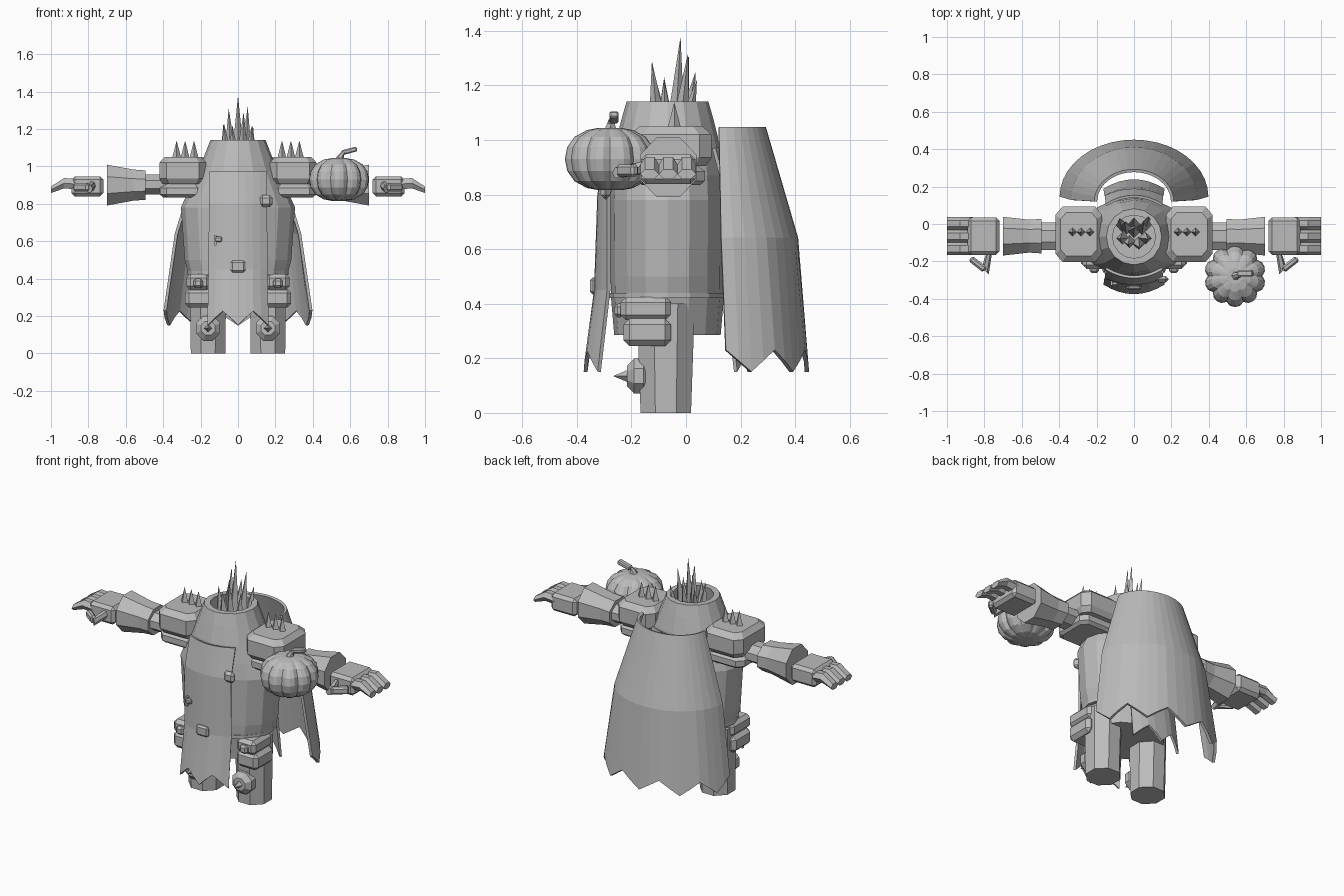
import bpy, bmesh, math
from math import sin, cos, pi, radians
from mathutils import Vector, Matrix

if "Cube" in bpy.data.objects:
    bpy.data.objects.remove(bpy.data.objects["Cube"])

mat = bpy.data.materials.new("plain_grey")
mat.use_nodes = True
grey = (0.5, 0.5, 0.5, 1)
mat.diffuse_color = grey
mat.node_tree.nodes["Principled BSDF"].inputs["Base Color"].default_value = grey
CY = -0.068  # depth of the body axis


def finish(name, bm):
    bmesh.ops.recalc_face_normals(bm, faces=bm.faces)
    me = bpy.data.meshes.new(name)
    bm.to_mesh(me)
    bm.free()
    me.materials.append(mat)
    ob = bpy.data.objects.new(name, me)
    bpy.context.collection.objects.link(ob)
    return ob


def skin(bm, rings, cap=True, closed=True):
    """Bridge successive rings of points with quads."""
    rows = [[bm.verts.new(p) for p in r] for r in rings]
    n = len(rows[0])
    for a, b in zip(rows, rows[1:]):
        for i in range(n if closed else n - 1):
            j = (i + 1) % n
            bm.faces.new((a[i], a[j], b[j], b[i]))
    if cap:
        bm.faces.new(rows[0])
        bm.faces.new(rows[-1])


def oval(c, u, v, n, turn=0.0):
    c, u, v = Vector(c), Vector(u), Vector(v)
    return [c + u * cos(2 * pi * (i + turn) / n) + v * sin(2 * pi * (i + turn) / n) for i in range(n)]


def upright(name, profile, x, y, n, turn=0.0):
    """Stack of horizontal ovals given as (z, rx, ry)."""
    bm = bmesh.new()
    skin(bm, [oval((x, y, z), (rx, 0, 0), (0, ry, 0), n, turn) for z, rx, ry in profile])
    return finish(name, bm)


def sideways(name, profile, s, y, z, n, turn=0.0):
    """Stack of ovals along x given as (x, ry, rz)."""
    bm = bmesh.new()
    skin(bm, [oval((s * x, y, z), (0, ry, 0), (0, 0, rz), n, turn) for x, ry, rz in profile])
    return finish(name, bm)


def block(name, c, size, bevel=0.0, rot=None):
    bm = bmesh.new()
    bmesh.ops.create_cube(bm, size=1)
    bmesh.ops.scale(bm, vec=size, verts=bm.verts)
    if bevel:
        bmesh.ops.bevel(bm, geom=bm.edges[:], offset=bevel, segments=1, affect='EDGES')
    if rot:
        bmesh.ops.rotate(bm, matrix=rot, verts=bm.verts)
    bmesh.ops.translate(bm, vec=c, verts=bm.verts)
    return finish(name, bm)


def spike(name, base, tip, r, n=4):
    base, tip = Vector(base), Vector(tip)
    d = (tip - base).normalized()
    u = d.orthogonal().normalized() * r
    bm = bmesh.new()
    ring = [bm.verts.new(p) for p in oval(base, u, d.cross(u), n, 0.5)]
    top = bm.verts.new(tip)
    bm.faces.new(ring)
    for i in range(n):
        bm.faces.new((ring[i], ring[(i + 1) % n], top))
    return finish(name, bm)


def cloth(name, rows, thick):
    bm = bmesh.new()
    skin(bm, rows, cap=False, closed=False)
    ob = finish(name, bm)
    mod = ob.modifiers.new("thickness", 'SOLIDIFY')
    mod.thickness = thick
    mod.offset = 0
    return ob


# Body with hollow neck
upright("body", [(0.42, 0.265, 0.207), (0.5, 0.285, 0.208), (0.78, 0.305, 0.21), (0.87, 0.265, 0.205),
                 (0.97, 0.215, 0.195), (1.07, 0.175, 0.17), (1.14, 0.148, 0.15),
                 (1.14, 0.115, 0.115), (1.04, 0.13, 0.13)], 0, CY, 16)
upright("belt", [(0.42, 0.27, 0.215), (0.44, 0.27, 0.215)], 0, CY, 16)
upright("hips", [(0.285, 0.22, 0.195), (0.425, 0.25, 0.207)], 0, CY, 16)

# Flame of spikes in the neck
for x, y, z in [(0, -0.02, 1.38), (0.052, 0.008, 1.32), (-0.05, 0.01, 1.31), (0.08, 0.04, 1.22),
                (-0.078, 0.03, 1.23), (0.03, -0.125, 1.29), (-0.03, -0.11, 1.22), (0.075, -0.08, 1.22),
                (-0.075, -0.08, 1.23), (0.0, 0.035, 1.25)]:
    spike("neck_flame", (x * 0.8, CY + (y - CY) * 0.6, 1.03), (x, y, z), 0.035)

# Front and back tabards with ragged hem
for s, name in ((-1, "front_tabard"), (1, "back_tabard")):
    rows = []
    for z, w, mid, edge in ((0.97, 0.15, 0.215, 0.17), (0.8, 0.152, 0.25, 0.215),
                            (0.45, 0.155, 0.262, 0.215), (0.19, 0.16, 0.3, 0.25)):
        row = []
        for i in range(9):
            t = i / 4 - 1
            rag = (0.035 if i % 4 == 2 else -0.04 if i % 4 == 0 else 0) if z < 0.2 else 0
            row.append((w * t, CY + s * (mid + (edge - mid) * t * t), z + rag))
        rows.append(row)
    cloth(name, rows, 0.014)

# Fastenings on the tabard
block("buckle", (0, -0.338, 0.465), (0.08, 0.026, 0.062), 0.01)
block("round_stud", (0.15, -0.295, 0.815), (0.07, 0.035, 0.065), 0.016)
block("small_hook", (-0.105, -0.318, 0.61), (0.04, 0.025, 0.028), 0.006)
block("small_hook_bar", (-0.12, -0.315, 0.605), (0.012, 0.025, 0.055))

# Cape with ragged hem
rows = []
for z, a, b, y0 in ((1.045, 0.205, 0.165, 0.12), (0.64, 0.33, 0.275, 0.128), (0.19, 0.39, 0.298, 0.145)):
    rows.append([(a * cos(pi * i / 20), y0 + b * sin(pi * i / 20),
                  z + ((0.04, 0, -0.04, 0)[(i + 0) % 4] if z < 0.2 else 0)) for i in range(21)])
cloth("cape", rows, 0.016)

for s, side in ((1, "left"), (-1, "right")):
    # Arm with flared cuff
    sideways(side + "_upper_arm", [(0.25, 0.08, 0.058), (0.52, 0.08, 0.058)], s, -0.065, 0.903, 8, 0.5)
    sideways(side + "_cuff", [(0.495, 0.1, 0.085), (0.56, 0.095, 0.09), (0.7, 0.112, 0.118)],
             s, -0.065, 0.9, 8, 0.5)

    # Hand, fingers and thumb
    block(side + "_hand", (s * 0.805, -0.065, 0.893), (0.17, 0.2, 0.108), 0.018)
    for y in (0.003, -0.065, -0.133):
        bm = bmesh.new()
        skin(bm, [oval((s * x, y, z), (0, 0.034, 0), (0, 0, r), 6)
                  for x, z, r in ((0.86, 0.905, 0.032), (0.93, 0.91, 0.032), (1.0, 0.875, 0.02))])
        finish(side + "_finger", bm)
    bm = bmesh.new()
    skin(bm, [oval(Vector((s * x, y, z)), (s * 0.02, -0.022, 0), (0, 0, 0.024), 6)
              for x, y, z in ((0.775, -0.15, 0.9), (0.8, -0.215, 0.895), (0.85, -0.2, 0.885))][:1]
         + [oval((s * 0.865, -0.19, 0.9), (s * 0.018, 0.02, 0), (0, 0, 0.026), 6),
            oval((s * 0.795, -0.25, 0.88), (s * 0.018, 0.02, 0), (0, 0, 0.022), 6)][1:])
    finish(side + "_thumb", bm)
    block(side + "_thumb_tip", (s * 0.835, -0.215, 0.888), (0.1, 0.035, 0.045), 0.01,
          Matrix.Rotation(s * radians(38), 3, 'Z'))

    # Two-layer shoulder pad with spikes
    for name, zs, c, w, d in (("_shoulder_pad", (0.905, 0.935, 1.02, 1.05), 0.295, 0.125, 0.148),
                              ("_shoulder_pad_lower", (0.835, 0.85, 0.885, 0.905), 0.3, 0.118, 0.125)):
        bm = bmesh.new()
        rings = []
        for z, k in zip(zs, (0.86, 1, 1, 0.78)):
            rings.append([Vector((s * c + px * w * k, -0.055 + py * d * k, z)) for px, py in
                          ((1, -.7), (1, .7), (.7, 1), (-.7, 1), (-1, .7), (-1, -.7), (-.7, -1), (.7, -1))])
        skin(bm, rings)
        finish(side + name, bm)
    for x in (0.235, 0.283, 0.328):
        spike(side + "_shoulder_spike", (s * x, -0.043, 1.045), (s * x, -0.043, 1.138), 0.024)

    # Leg, thigh plates and spiked knee
    upright(side + "_leg", [(0, 0.1, 0.1), (0.4, 0.105, 0.115)], s * 0.16, -0.074, 8, 0.5)
    block(side + "_thigh_plate_upper", (s * 0.212, -0.147, 0.382), (0.125, 0.185, 0.085), 0.02)
    block(side + "_thigh_plate_lower", (s * 0.212, -0.142, 0.295), (0.145, 0.175, 0.1), 0.022)
    block(side + "_thigh_knob", (s * 0.213, -0.245, 0.375), (0.05, 0.035, 0.05), 0.012)
    bm = bmesh.new()
    skin(bm, [oval((s * 0.16, y, 0.135), (r, 0, 0), (0, 0, r), 8, 0.5)
              for y, r in ((-0.13, 0.045), (-0.155, 0.07), (-0.19, 0.07), (-0.216, 0.04))])
    finish(side + "_knee_pad", bm)
    spike(side + "_knee_spike", (s * 0.16, -0.205, 0.135), (s * 0.16, -0.267, 0.135), 0.026)

# Ribbed pumpkin with bent stem
LOBES = 10
rings = []
for k in range(9):
    lat = pi * (k / 8 - 0.5)
    lat = max(-1.42, min(1.42, lat))
    ring = []
    for i in range(LOBES * 4):
        a = 2 * pi * i / (LOBES * 4)
        r = 0.166 * cos(lat) ** 0.7 * (0.88, 0.975, 1, 0.975)[i % 4]
        ring.append((0.54 + r * cos(a), -0.278 + r * sin(a), 0.93 + 0.115 * sin(lat)))
    rings.append(ring)
bm = bmesh.new()
skin(bm, rings)
finish("pumpkin", bm)
bm = bmesh.new()
skin(bm, [oval(c, (r, 0, 0), (0, r, 0), 6) for c, r in
          (((0.54, -0.278, 1.03), 0.028), ((0.55, -0.275, 1.06), 0.016), ((0.565, -0.27, 1.075), 0.015))])
finish("pumpkin_stem", bm)
block("pumpkin_stem_tip", (0.595, -0.264, 1.083), (0.085, 0.034, 0.026), 0.006,
      Matrix.Rotation(radians(-15), 3, 'Y'))
